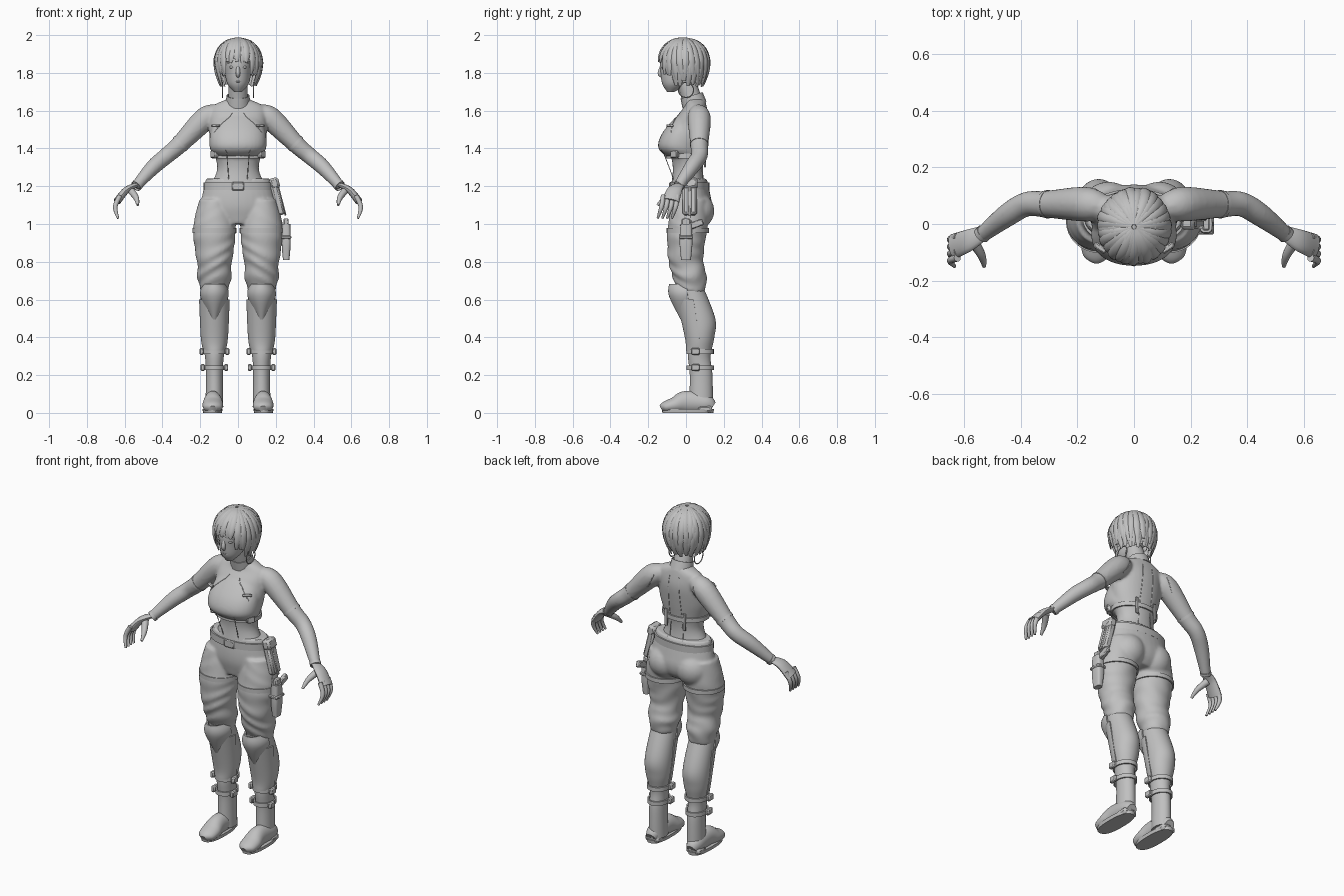
import bpy, bmesh, math, random
from mathutils import Vector, Matrix, Euler

random.seed(4)
if "Cube" in bpy.data.objects:
    bpy.data.objects.remove(bpy.data.objects["Cube"], do_unlink=True)

grey = bpy.data.materials.new("neutral grey")
grey.use_nodes = True
grey.diffuse_color = (.53, .53, .53, 1)
grey.node_tree.nodes["Principled BSDF"].inputs["Base Color"].default_value = grey.diffuse_color
SIDEWAYS, DEPTH = Vector((1, 0, 0)), Vector((0, 1, 0))
LEG = .125
parts = []


def finish(name, bm, mirror=False, thick=0, bevel=0):
    bmesh.ops.recalc_face_normals(bm, faces=bm.faces)
    mesh = bpy.data.meshes.new(name)
    bm.to_mesh(mesh)
    bm.free()
    mesh.materials.append(grey)
    obj = bpy.data.objects.new(name, mesh)
    bpy.context.collection.objects.link(obj)
    if thick:
        solid = obj.modifiers.new("Thickness", "SOLIDIFY")
        solid.thickness, solid.offset = thick, 1
    if bevel:
        obj.modifiers.new("Bevel", "BEVEL").width = bevel
    if mirror:
        obj.modifiers.new("Mirror", "MIRROR").use_mirror_merge = False
    parts.append(obj)
    return obj


def apply_modifiers(objects):
    bpy.ops.object.select_all(action="DESELECT")
    for obj in objects:
        obj.select_set(True)
    bpy.context.view_layer.objects.active = objects[0]
    bpy.ops.object.convert(target="MESH")


def fuse(name, objects):
    """Melt overlapping parts into one soft skin."""
    apply_modifiers(objects)
    bpy.ops.object.join()
    skin = objects[0]
    skin.name = name
    for obj in objects[1:]:
        parts.remove(obj)
    skin.modifiers.new("Remesh", "REMESH").voxel_size = .008
    skin.modifiers.new("Smooth", "SMOOTH").iterations = 6
    apply_modifiers([skin])
    return skin


def smooth_path(rows, steps):
    """Catmull-Rom interpolation of (x, y, z, radius, radius) rows."""
    points = [Vector(row) for row in rows]
    points = [points[0]] + points + [points[-1]]
    result = []
    for a, b, c, d in zip(points, points[1:], points[2:], points[3:]):
        for i in range(steps):
            t = i / steps
            result.append(b + ((c-a)*t + (2*a-5*b+4*c-d)*t*t + (3*b-a-3*c+d)*t**3) / 2)
    return result + [points[-1]]


def loft(name, rows, ref=None, sides=32, steps=6, half=False, power=1, wrinkle=None,
         cut=None, **options):
    """Skin through ellipses; level rings, or rings across the path if ref is given."""
    rows = smooth_path(rows, steps)
    bm = bmesh.new()
    rings = []
    for i, row in enumerate(rows):
        centre, u, v = Vector(row[:3]), SIDEWAYS, DEPTH
        if ref:
            before, after = rows[max(i-1, 0)], rows[min(i+1, len(rows)-1)]
            tangent = Vector((after - before)[:3]).normalized()
            u = (ref - tangent * ref.dot(tangent)).normalized()
            v = tangent.cross(u)
        ring = []
        for k in range(sides + half):
            angle = math.pi * (1 + k/sides) if half else math.tau * k / sides
            scale = wrinkle(angle, centre.z) if wrinkle else 1
            c, s = (math.copysign(abs(w)**power, w) * scale
                    for w in (math.cos(angle), math.sin(angle)))
            ring.append(bm.verts.new(centre + u*c*row[3] + v*s*row[4]))
        rings.append(ring)
    for low, high in zip(rings, rings[1:]):
        for k in range(sides):
            m = (k+1) % len(low)
            bm.faces.new((low[k], low[m], high[m], high[k]))
    if not half and not options.get("thick"):
        bm.faces.new(rings[0])
        bm.faces.new(rings[-1])
    if cut:
        hidden = [face for face in bm.faces if cut(face.calc_center_median())]
        bmesh.ops.delete(bm, geom=hidden, context="FACES")
    return finish(name, bm, **options)


def column(name, rows, x=0, **options):
    """Level loft from (z, y, half width, half depth) rows; mirrored when off centre."""
    return loft(name, [(x, y, z, wide, deep) for z, y, wide, deep in rows],
                mirror=x > 0, **options)


def limb(name, rows, flat=1, ref=DEPTH, mirror=True, **options):
    """Loft along a path of (x, y, z, radius) rows."""
    return loft(name, [(*row, row[3]*flat) for row in rows], ref=ref, sides=16,
                mirror=mirror, **options)


def tube(name, points, radius, ref=SIDEWAYS):
    return limb(name, [(*point, radius) for point in points], ref=ref, steps=3)


def band(name, z, y, wide, deep, height, x=0):
    return column(name, [(z + side*height/2, y, wide, deep) for side in (-1, 1)],
                  x=x, steps=1, thick=.008)


def ball(name, location, size, mirror=False):
    bm = bmesh.new()
    matrix = Matrix.LocRotScale(Vector(location), None, Vector(size))
    bmesh.ops.create_uvsphere(bm, u_segments=28, v_segments=18, radius=1, matrix=matrix)
    return finish(name, bm, mirror)


def box(name, location, size, tilt=(0, 0, 0), mirror=False, bevel=.005):
    bm = bmesh.new()
    matrix = Matrix.LocRotScale(Vector(location), Euler(tilt), Vector(size))
    bmesh.ops.create_cube(bm, size=1, matrix=matrix)
    return finish(name, bm, mirror, bevel=bevel)


# Torso, bust, neck and arms in one skin
body = fuse("body", [
    column("torso", [(1.2, .01, .15, .09), (1.3, .01, .11, .08), (1.45, .01, .15, .1),
                     (1.55, .03, .15, .09), (1.62, .05, .14, .06), (1.66, .05, .06, .05)]),
    column("bust", [(1.355, 0, .12, .1), (1.39, -.03, .145, .11), (1.43, -.035, .152, .112),
                    (1.49, -.02, .145, .1), (1.56, .02, .12, .08), (1.6, .04, .08, .05)], power=.9),
    limb("neck", [(0, .05, 1.6, .055), (0, 0, 1.76, .05)], ref=SIDEWAYS, mirror=False),
    limb("arms", [(.1, .06, 1.59, .04), (.17, .07, 1.56, .062), (.31, .07, 1.42, .048),
                  (.38, .07, 1.36, .044), (.45, .03, 1.3, .041), (.54, -.04, 1.2, .028)])])
limb("collar", [(0, .045, 1.63, .06), (0, .03, 1.68, .055)], ref=SIDEWAYS, mirror=False, thick=.006)
band("bust_strap", 1.36, 0, .13, .1, .025)
box("bust_buckles", (.125, -.06, 1.37), (.045, .025, .04), (0, 0, .9), mirror=True)
box("chest_clips", (.12, -.085, 1.52), (.05, .02, .015), (0, 0, .6), mirror=True)
box("back_straps", (.06, .1, 1.35), (.02, .01, .1), mirror=True, bevel=.003)

# Raised seams laid on the skin
bpy.context.view_layer.update()
for name, start, end in (("halter_seams", (.04, -.1, 1.64), (.15, -.1, 1.5)),
                         ("waist_seams", (.09, -.2, 1.35), (.08, -.2, 1.22)),
                         ("back_seams", (.04, .2, 1.63), (.07, .2, 1.25)),
                         ("armhole_seams", (.1, .2, 1.62), (.13, .2, 1.45))):
    line = [Vector(start).lerp(Vector(end), i / 6) for i in range(7)]
    tube(name, [body.closest_point_on_mesh(point)[1] for point in line], .002)

# Head and face
column("head", [(1.7, -.08, .02, .02), (1.74, -.06, .055, .065), (1.8, -.04, .07, .095),
                (1.87, -.03, .08, .105), (1.95, -.02, .06, .08)])
limb("nose", [(0, -.128, 1.84, .007), (0, -.138, 1.8, .012), (0, -.13, 1.78, .008)],
     ref=SIDEWAYS, mirror=False)
ball("eyes", (.032, -.121, 1.83), (.015, .01, .007), mirror=True)
tube("brows", [(.014, -.131, 1.85), (.054, -.111, 1.85)], .004, ref=DEPTH)
for name, height in (("upper_lip", 1.763), ("lower_lip", 1.754)):
    ball(name, (0, -.12, height), (.022, .01, .006))
ball("ears", (.077, 0, 1.81), (.01, .02, .03), mirror=True)
turns = [math.tau * i / 16 for i in range(17)]
tube("hoop_earrings", [(.083, .04*math.sin(t), 1.71 + .04*math.cos(t)) for t in turns], .003)


# Bobbed hair: dome with straight tails, open at the face, covered by ragged locks
def hair_ring(t):
    bend, tail = min(t, 1) * math.pi / 2, max(t-1, 0)
    return math.sin(bend) - .15*tail**2, 1.86 + .125*math.cos(bend) - .11*tail


def faces_front(point):
    return point.z < 1.87 and abs(math.atan2(point.x, -point.y)) < 1


cap = [hair_ring(i / 8) for i in range(1, 17)]
column("hair_cap", [(z, -.01, .117*r, .128*r) for r, z in cap], steps=1, cut=faces_front)
for layer, count in enumerate((34, 27)):
    for i in range(count):
        root = math.tau * ((i + layer/2) / count - .5)
        length = .95 if abs(root) < .65 else 1.6 if abs(root) < 1 else 2.1 - .3*layer
        length += random.uniform(-.07, .07)
        spread = random.uniform(.98, 1.03) + .02*layer
        swirl = random.uniform(-.12, .12)
        rows = []
        for k in range(7):
            r, z = hair_ring(.04 + length * k / 6)
            angle = root + swirl * (1 - k/3)
            width = .019 * math.sin(math.pi * (k + .5) / 7) ** .6
            rows.append((.12*r*spread*math.sin(angle), -.01 - .13*r*spread*math.cos(angle), z,
                         width, width*.4))
        across = Vector((math.cos(root), math.sin(root), 0))
        loft("hair_lock", rows, ref=across, sides=8, steps=3)

# Sleeve edges and hands
limb("sleeve_edges", [(.3, .07, 1.43, .047), (.31, .07, 1.42, .047)], steps=1, thick=.003)
limb("glove_cuffs", [(.53, -.03, 1.21, .028), (.54, -.04, 1.2, .027)], steps=1, thick=.003)
limb("palms", [(.53, -.03, 1.21, .025), (.59, -.06, 1.18, .04), (.64, -.08, 1.12, .045)], flat=.45)
for i in range(4):
    y = -.045 - .025*i
    limb("fingers", [(.625, y, 1.15, .013), (.65, y - .01, 1.09, .012), (.635, y - .03, 1.03, .006)])
limb("thumbs", [(.57, -.06, 1.18, .02), (.54, -.11, 1.14, .015), (.53, -.15, 1.1, .007)],
     ref=SIDEWAYS)


# Baggy trousers in one skin
def folds(angle, z):
    depth = .045 * min(1, max(.2, 3 * (1.1 - z))) * (.75 - .25*math.sin(angle))
    return 1 + depth * math.sin(75*z + 3*math.cos(angle) + 1.5*math.sin(2*angle + 20*z))


fuse("trousers", [
    column("seat", [(1, .02, .1, .08), (1.04, .03, .18, .1), (1.09, .03, .2, .11),
                    (1.15, .025, .19, .105), (1.24, .02, .17, .09)]),
    ball("buttocks", (.09, .05, 1.07), (.1, .1, .1), mirror=True),
    column("legs", [(1.13, .02, .08, .09), (1, .01, .11, .105), (.9, 0, .108, .1),
                    (.8, 0, .092, .092), (.72, .02, .09, .09), (.64, .03, .07, .07)],
           x=LEG, steps=14, sides=48, wrinkle=folds)])
band("belt", 1.2, .02, .175, .096, .04)
box("belt_buckle", (0, -.083, 1.2), (.065, .012, .045))
band("thigh_straps", .965, .01, .108, .104, .025, x=LEG)

# Tall boots with knee guards and ankle straps
column("boots", [(.67, .02, .07, .07), (.5, .07, .075, .085), (.4, .08, .07, .07),
                 (.3, .07, .05, .06), (.2, .08, .045, .06), (.03, .08, .047, .063)], x=LEG)
column("knee_guards", [(.68, .01, .05, .09), (.62, .01, .065, .09), (.5, .04, .015, .06)],
       x=LEG, half=True, thick=.01)
column("shin_guards", [(.6, .04, .075, .085), (.4, .07, .066, .07), (.33, .07, .053, .064)],
       x=LEG, half=True, thick=.006)
for height, wide in ((.325, .056), (.24, .05)):
    band("ankle_straps", height, .075, wide, .064, .024, x=LEG)
    for side in (-1, 1):
        box("strap_buckles", (LEG + side*(wide + .012), .05, height), (.022, .045, .036), mirror=True)
loft("shoes", [(.133, y, height, wide, height) for y, height, wide in (
    (.14, .03, .03), (.1, .05, .045), (0, .058, .047), (-.06, .042, .055), (-.11, .03, .047),
    (-.13, .02, .02))], ref=SIDEWAYS, mirror=True)
column("soles", [(0, .01, .05, .135), (.02, .01, .053, .138)], x=.135, steps=1, power=.8)
box("boot_heels", (.135, .1, .02), (.09, .075, .04), mirror=True, bevel=.012)

# Hip pouch and thigh holster on the left side
lean = (0, -.25, 0)
box("hip_pouch", (.21, .02, 1.13), (.04, .075, .17), lean, bevel=.01)
box("pouch_flap", (.194, .02, 1.215), (.05, .08, .06), lean, bevel=.012)
box("pouch_strap", (.23, .02, 1.13), (.01, .02, .18), lean)
column("thigh_holster", [(.81, 0, .017, .026), (.9, 0, .024, .034), (1, 0, .022, .03)],
       power=.6).location.x = .255
box("holster_band", (.255, 0, .93), (.056, .075, .018))
box("holster_hanger", (.23, .01, 1), (.014, .04, .13), lean)
box("pistol_slide", (.255, 0, 1.01), (.026, .045, .04))
box("pistol_grip", (.255, .055, 1), (.026, .075, .036), (.35, 0, 0))

# Apply modifiers and shade
apply_modifiers(parts)
bpy.ops.object.shade_smooth_by_angle(angle=math.radians(40))
